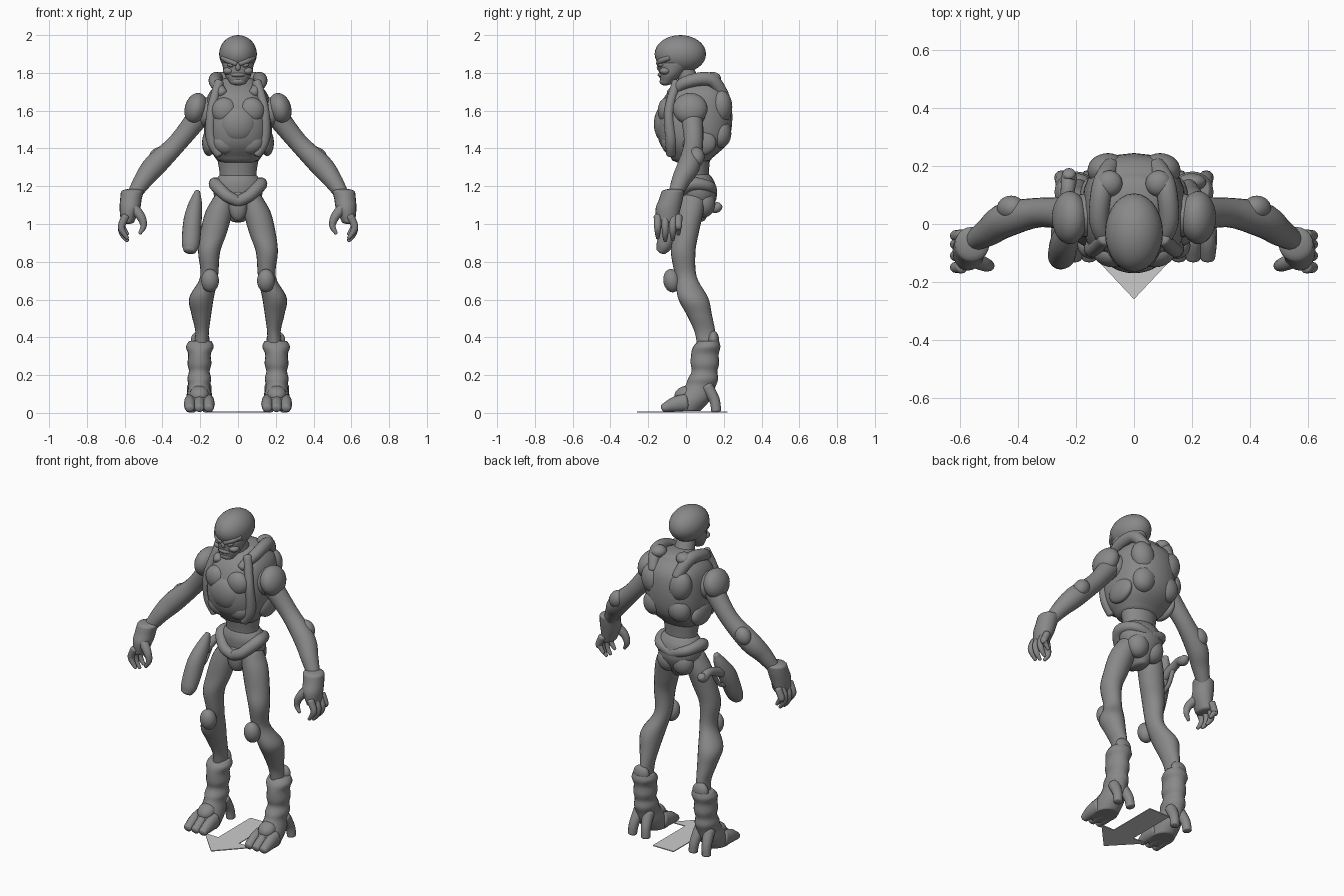
import bpy, bmesh, math
from mathutils import Vector, Matrix

default_cube = bpy.data.objects.get("Cube")
if default_cube:
    bpy.data.objects.remove(default_cube, do_unlink=True)


def make_material(name, value):
    material = bpy.data.materials.new(name)
    material.use_nodes = True
    colour = (value, value, value, 1)
    material.diffuse_color = colour
    material.node_tree.nodes["Principled BSDF"].inputs["Base Color"].default_value = colour
    return material


BODY_GREY = make_material("body_grey", .25)
PALE_GREY = make_material("pale_grey", .6)
AXIS_X, AXIS_Y, AXIS_Z = Matrix.Identity(3)


def finish(name, bm, paired=False, material=BODY_GREY, smooth=True):
    bmesh.ops.recalc_face_normals(bm, faces=bm.faces)
    mesh = bpy.data.meshes.new(name)
    bm.to_mesh(mesh)
    bm.free()
    mesh.materials.append(material)
    for polygon in mesh.polygons:
        polygon.use_smooth = smooth
    part = bpy.data.objects.new(name, mesh)
    bpy.context.collection.objects.link(part)
    if paired:
        part.modifiers.new("Mirror", "MIRROR")


def smooth_path(points, steps=5):
    """Pass a soft curve through positions and radii alike."""
    points = [Vector((*p, p[-1])) if len(p) == 4 else Vector(p) for p in points]
    padded = [points[0], *points, points[-1]]
    path = []
    for before, start, end, after in zip(padded, padded[1:], padded[2:], padded[3:]):
        for step in range(steps):
            t = step / steps
            leave, arrive = (end - before) / 2, (after - start) / 2
            bend = start.lerp(end, t * t * (3 - 2 * t))
            path.append(bend + leave * t * (1 - t) ** 2 - arrive * t * t * (1 - t))
    return path + [points[-1]]


def loft(name, points, paired=False, across=None, sides=20, squareness=1, dome=.5):
    """Skin rings with domed ends: level rings, or square to the path if across is set."""
    path = smooth_path(points)
    centres = [Vector(p[:3]) for p in path]
    sections = []
    for i, p in enumerate(path):
        along = (centres[min(i + 1, len(path) - 1)] - centres[max(i - 1, 0)]).normalized()
        u, v = AXIS_X, AXIS_Y
        if across is not None:
            v = (across - along * across.dot(along)).normalized()
            u = v.cross(along)
        sections.append((centres[i], along, u * p[3], v * p[4]))

    def cap(section, direction):
        centre, along, u, v = section
        reach = along * direction * dome * min(u.length, v.length)
        for angle in (.4, .8, 1.2, 1.5):
            shrink = math.cos(angle)
            yield centre + reach * math.sin(angle), along, u * shrink, v * shrink

    sections = [*reversed(list(cap(sections[0], -1))), *sections, *cap(sections[-1], 1)]
    bm = bmesh.new()
    rings = []
    for centre, along, u, v in sections:
        ring = []
        for k in range(sides):
            angle = math.tau * k / sides
            c, s = (math.copysign(abs(w) ** squareness, w)
                    for w in (math.cos(angle), math.sin(angle)))
            ring.append(bm.verts.new(centre + u * c + v * s))
        rings.append(ring)
    for lower, upper in zip(rings, rings[1:]):
        for k in range(sides):
            bm.faces.new((lower[k - 1], lower[k], upper[k], upper[k - 1]))
    bm.faces.new(rings[0])
    bm.faces.new(rings[-1])
    finish(name, bm, paired)


def lump(name, centre, size, paired=False, tilt=0, axis="Y"):
    bm = bmesh.new()
    place = Matrix.Translation(centre) @ Matrix.Rotation(tilt, 4, axis) @ Matrix.Diagonal((*size, 1))
    bmesh.ops.create_uvsphere(bm, u_segments=28, v_segments=16, radius=1, matrix=place)
    finish(name, bm, paired)


# Head and neck
lump("cranium", centre=(0, -.03, 1.9), size=(.1, .136, .1))
loft("jaw", [(0, -.1, 1.75, .045, .035), (0, -.08, 1.79, .07, .062),
             (0, -.05, 1.85, .085, .1)])
loft("brow", [(.01, -.145, 1.85, .014), (.05, -.13, 1.865, .016),
              (.08, -.09, 1.88, .014)], paired=True, across=AXIS_Z)
lump("cheek", centre=(.05, -.11, 1.81), size=(.03, .03, .02), paired=True)
lump("eye", centre=(.04, -.13, 1.84), size=(.02, .02, .01), paired=True, tilt=-.3)
lump("nose", centre=(0, -.14, 1.83), size=(.015, .015, .02))
lump("upper_lip", centre=(0, -.125, 1.79), size=(.04, .025, .015))
lump("chin", centre=(0, -.11, 1.755), size=(.04, .03, .022))
loft("neck", [(0, .05, 1.68, .08), (0, .02, 1.75, .06), (0, -.02, 1.85, .05)])

# Chest armour
loft("chest_armour", [(0, .03, 1.35, .12, .11), (0, .04, 1.43, .17, .18),
                      (0, .045, 1.55, .18, .2), (0, .06, 1.68, .16, .17),
                      (0, .07, 1.75, .1, .1)], squareness=.8, dome=.3)
lump("pectoral_plate", centre=(.07, -.1, 1.6), size=(.07, .05, .07), paired=True, tilt=.2)
lump("breast_plate", centre=(0, -.11, 1.53), size=(.1, .06, .1))
lump("lower_rib_plate", centre=(.07, -.08, 1.43), size=(.07, .05, .06), paired=True, tilt=-.4)
loft("front_strap", [(.1, -.05, 1.75, .025), (.14, -.09, 1.6, .025),
                     (.14, -.08, 1.45, .03), (.1, -.08, 1.37, .025)],
     paired=True, across=AXIS_Y)
loft("collar", [(.08, -.08, 1.69, .025), (.12, 0, 1.75, .033),
                (.11, .13, 1.765, .036), (.08, .2, 1.68, .03)],
     paired=True, across=AXIS_X)
lump("collar_knob", centre=(.085, .14, 1.77), size=(.045, .045, .035), paired=True)
lump("shoulder_blade", centre=(.09, .185, 1.62), size=(.07, .06, .09), paired=True, tilt=.2)
lump("lower_back_plate", centre=(.08, .18, 1.48), size=(.07, .06, .08), paired=True, tilt=-.3)
lump("flank_plate", centre=(.155, .07, 1.43), size=(.035, .09, .07), paired=True)
lump("spine_plate", centre=(0, .19, 1.56), size=(.04, .055, .13))

# Waist and hips
loft("waist", [(0, .045, 1.15, .11, .085), (0, .045, 1.25, .096, .075),
               (0, .04, 1.37, .115, .09)])
loft("pelvis", [(0, .04, 1.02, .04, .06), (0, .06, 1.13, .12, .1),
                (0, .055, 1.21, .13, .1), (0, .05, 1.25, .105, .085)], dome=.3)
loft("hip_belt", [(0, -.045, 1.12, .03), (.06, -.045, 1.15, .032),
                  (.12, .02, 1.21, .035), (.09, .12, 1.2, .03),
                  (0, .135, 1.17, .03)], paired=True, across=AXIS_Z)
lump("groin_plate", centre=(0, -.02, 1.1), size=(.05, .04, .085))
lump("buttock", centre=(.05, .095, 1.11), size=(.065, .06, .075), paired=True)

# Shoulders and arms
lump("shoulder_pad", centre=(.222, .022, 1.61), size=(.06, .092, .085), paired=True, tilt=-.25)
lump("shoulder_joint", centre=(.17, .03, 1.59), size=(.06, .075, .08), paired=True)
loft("arm", [(.2, .03, 1.58, .06), (.32, .04, 1.43, .051), (.44, .015, 1.31, .06),
             (.5, -.025, 1.235, .05), (.555, -.06, 1.15, .035)],
     paired=True, across=AXIS_Y)
lump("elbow_pad", centre=(.425, .055, 1.355), size=(.045, .043, .055), paired=True, tilt=-.6)

# Gloves
loft("glove", [(.56, -.07, 1.17, .06), (.567, -.08, 1.13, .057, .063),
               (.573, -.095, 1.08, .054, .066), (.585, -.1, 1.01, .035, .055)],
     paired=True, dome=.3)
for label, y, lift in (("index", -.15, .015), ("middle", -.11, 0),
                       ("ring", -.07, .005), ("little", -.04, .035)):
    loft(label + "_finger", [(.595, y, 1.04, .021), (.617, y, .99, .019),
                             (.61, y, .945 + lift, .016), (.585, y, .91 + lift, .009)],
         paired=True, across=AXIS_Y, sides=12)
loft("thumb", [(.56, -.12, 1.09, .03), (.515, -.14, 1.04, .024),
               (.5, -.145, .99, .017), (.52, -.15, .95, .009)],
     paired=True, across=AXIS_Y, sides=12)

# Legs
loft("leg", [(.075, .03, 1.14, .055, .07), (.102, .018, 1.06, .072, .073),
             (.13, 0, .95, .07, .067), (.153, -.015, .85, .058, .065),
             (.153, 0, .72, .047, .057), (.193, .037, .61, .065, .08),
             (.194, .07, .52, .052, .067), (.19, .1, .43, .036, .055),
             (.195, .11, .35, .04, .05)], paired=True)
lump("knee_pad", centre=(.148, -.075, .7), size=(.047, .045, .062), paired=True, tilt=.15, axis="X")

# Boots
loft("boot", [(.2, .12, .38, .06, .055), (.202, .11, .35, .073, .072),
              (.204, .1, .31, .06, .073), (.204, .1, .26, .063, .075),
              (.205, .098, .22, .055, .068), (.205, .09, .18, .063, .08),
              (.205, .075, .14, .058, .082), (.205, .03, .07, .07, .1),
              (.205, -.01, .01, .066, .085)], paired=True, dome=0)
lump("boot_top_flap", centre=(.2, .145, .385), size=(.05, .03, .05), paired=True)
lump("instep_plate", centre=(.205, -.01, .1), size=(.05, .055, .04), paired=True, tilt=.5, axis="X")
for label, side in (("inner", -1), ("middle", 0), ("outer", 1)):
    x = .205 + side * .05
    loft(label + "_toe", [(x, 0, .055, .03, .045), (x, -.06, .045, .032, .04),
                          (x, -.12, .025, .025, .022)],
         paired=True, across=AXIS_Z, sides=12)
    if side:
        loft(label + "_heel_spur", [(.205 + side * .03, .11, .14, .034),
                                    (.205 + side * .04, .15, .07, .028),
                                    (.205 + side * .045, .16, .01, .026)],
             paired=True, across=AXIS_X, sides=12, dome=.3)

# Sidearm beside the right thigh
loft("sidearm_body", [(-.255, -.13, .86, .035, .03), (-.25, -.11, .9, .048, .045),
                      (-.24, -.06, 1.02, .048, .055), (-.225, -.01, 1.11, .035, .04),
                      (-.215, .015, 1.17, .015, .018)], across=AXIS_Y)
loft("sidearm_grip", [(-.234, -.03, 1.05, .03), (-.23, .1, 1.1, .024),
                      (-.225, .155, 1.085, .028), (-.225, .175, 1.1, .022)], across=AXIS_X)
loft("sidearm_guard", [(-.24, -.04, .97, .014), (-.235, .02, 1, .012),
                       (-.23, .06, 1.07, .014)], across=AXIS_X, sides=12)

# Flat ground arrow
bm = bmesh.new()
edge = [(.07, .22), (.07, -.09), (.16, -.09)]
outline = edge + [(0, -.26)] + [(-x, y) for x, y in reversed(edge)]
arrow = bm.faces.new([bm.verts.new((x, y, .003)) for x, y in outline])
raised = bmesh.ops.extrude_face_region(bm, geom=[arrow])["geom"]
bmesh.ops.translate(bm, vec=AXIS_Z * .005,
                    verts=[item for item in raised if isinstance(item, bmesh.types.BMVert)])
finish("ground_arrow", bm, material=PALE_GREY, smooth=False)
